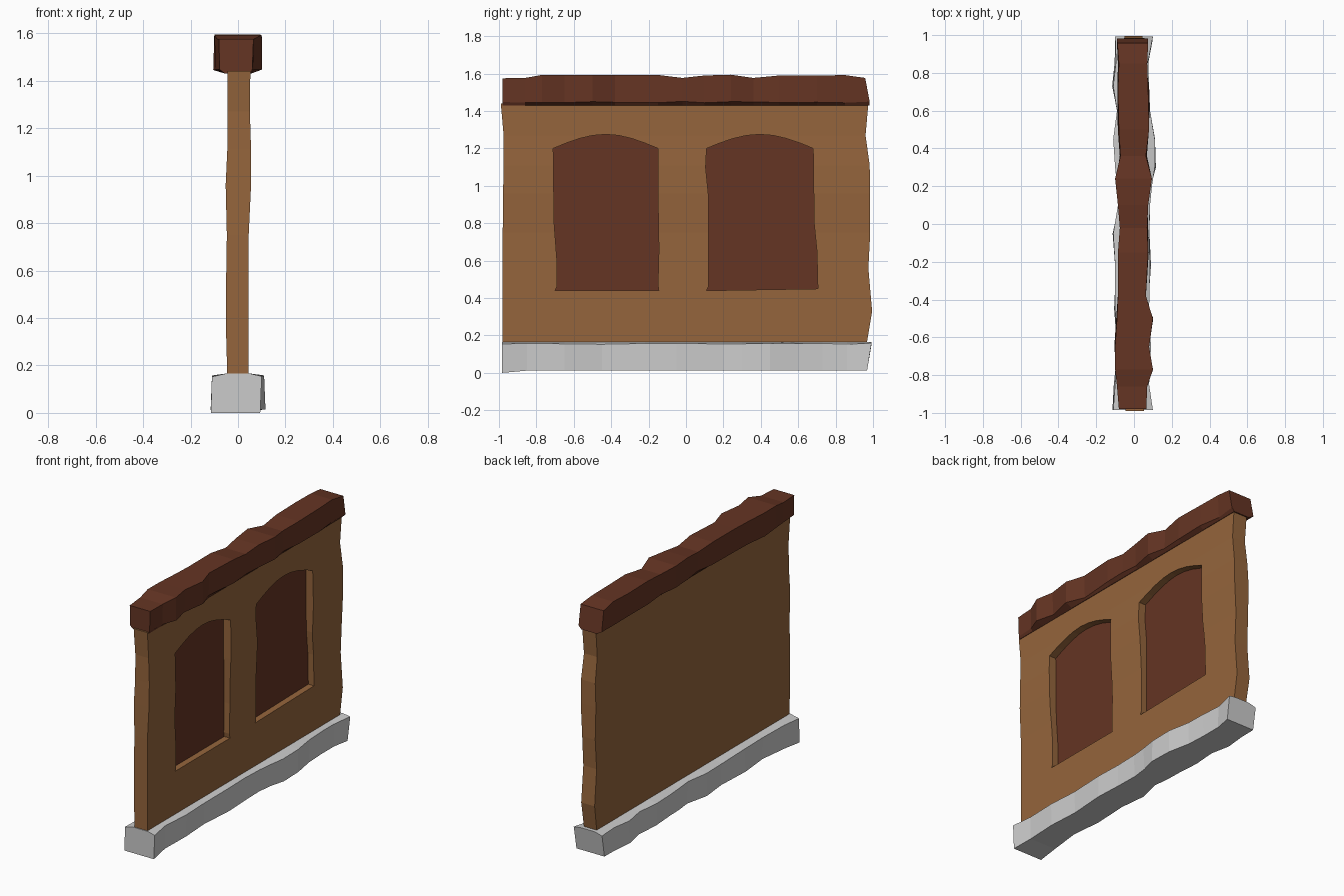
import bpy, bmesh, math, random

if "Cube" in bpy.data.objects:
    bpy.data.objects.remove(bpy.data.objects["Cube"])

random.seed(4)


def material(name, color):
    m = bpy.data.materials.new(name)
    m.diffuse_color = (*color, 1)
    m.use_nodes = True
    m.node_tree.nodes["Principled BSDF"].inputs["Base Color"].default_value = m.diffuse_color
    return m


def loft(name, sections, mat=None):
    """Bridge matching rings of points and cap both ends."""
    bm = bmesh.new()
    rings = [[bm.verts.new(p) for p in s] for s in sections]
    n = len(rings[0])
    for a, b in zip(rings, rings[1:]):
        for i in range(n):
            j = (i + 1) % n
            bm.faces.new((a[i], a[j], b[j], b[i]))
    bm.faces.new(rings[0])
    bm.faces.new(rings[-1])
    bmesh.ops.recalc_face_normals(bm, faces=bm.faces)
    me = bpy.data.meshes.new(name)
    bm.to_mesh(me)
    bm.free()
    ob = bpy.data.objects.new(name, me)
    bpy.context.collection.objects.link(ob)
    if mat:
        me.materials.append(mat)
    return ob


def jit(a):
    return random.uniform(-a, a)


wood = material("wood", (0.30, 0.13, 0.045))
dark_wood = material("dark_wood", (0.13, 0.035, 0.017))

# Stone footing: uneven sides, top rising slightly to meet the wall
base = [(-.985, -.11, .10, 0), (-.85, -.10, .08, .012), (-.65, -.09, .09, .014),
        (-.45, -.10, .08, .014), (-.22, -.10, .085, .014), (-.05, -.11, .08, .014),
        (.10, -.085, .085, .014), (.20, -.09, .095, .014), (.30, -.10, .11, .014),
        (.45, -.11, .11, .014), (.60, -.09, .085, .012), (.73, -.11, .08, .012),
        (.86, -.095, .075, .012), (.98, -.10, .10, .012)]
rings = []
for y, l, r, z in base:
    lean = .012 if y > .9 else 0
    rings.append([(l + jit(.008), y - lean, z), (r + jit(.008), y - lean, z),
                  (r, y + lean, .155 + jit(.004)), (.05, y + lean, .166),
                  (-.05, y + lean, .166), (l, y + lean, .155 + jit(.004))])
loft("stone_base", rings)

# Top beam: wavy outline, underside dipping to meet the wall
beam = [(-.98, -.08, .065, 1.575), (-.86, -.09, .07, 1.577), (-.77, -.10, .10, 1.593),
        (-.65, -.10, .08, 1.592), (-.50, -.09, .10, 1.592), (-.38, -.085, .063, 1.592),
        (-.15, -.085, .075, 1.593), (-.02, -.075, .07, 1.577), (.10, -.085, .075, 1.59),
        (.24, -.10, .095, 1.594), (.36, -.072, .063, 1.577), (.50, -.08, .08, 1.59),
        (.70, -.085, .075, 1.59), (.85, -.08, .07, 1.592), (.97, -.088, .075, 1.577)]
rings = []
for y, l, r, z in beam:
    lean = .012 if y > .9 else 0
    low = 1.448 + jit(.004)
    rings.append([(l, y - lean, z), (r, y - lean, z),
                  (r + jit(.008), y + lean, low), (.055, y + lean, 1.43),
                  (-.055, y + lean, 1.43), (l + jit(.008), y + lean, low)])
loft("top_beam", rings, dark_wood)

# Wall slab: wavy ends, stacked in height (z, back x, front x, near y, far y)
wall_rows = [(.15, -.045, .045, -.98, .965), (.33, -.05, .045, -.98, .995),
             (.56, -.05, .044, -.98, .975), (.75, -.047, .045, -.98, .985),
             (.96, -.052, .055, -.978, .985), (1.11, -.045, .055, -.975, .982),
             (1.27, -.044, .05, -.975, .96), (1.44, -.045, .052, -.99, .975)]
wall = loft("wall", [[(l, a, z), (r, a, z), (r, b, z), (l, b, z)]
                     for z, l, r, a, b in wall_rows], wood)

# Arched window recesses, each with a dark panel at the back
FLOOR = 0.0


def arched_profile(right, left):
    """right/left: jamb points (y, z) going up and going down."""
    y1, y0 = right[-1][0], left[0][0]
    arch = [(y1 + (y0 - y1) * k / 8, 1.2 + .075 * math.sin(math.pi * k / 8))
            for k in range(1, 8)]
    return right + arch + left


windows = {
    "left": arched_profile([(-.145, .44), (-.15, .47), (-.145, .66), (-.15, .95), (-.15, 1.2)],
                           [(-.71, 1.2), (-.705, .8), (-.69, .6), (-.69, .46), (-.70, .44)]),
    "right": arched_profile([(.705, .45), (.70, .65), (.685, .8), (.68, 1.2)],
                            [(.11, 1.2), (.105, 1.1), (.12, .95), (.12, .46), (.11, .44)]),
}
for side, prof in windows.items():
    def slab(name, x0, x1, mat):
        return loft(name, [[(x, y, z) for y, z in prof] for x in (x0, x1)], mat)
    cutter = slab("cutter_" + side, FLOOR, .2, wood)
    cutter.hide_render = True
    mod = wall.modifiers.new("recess", 'BOOLEAN')
    mod.operation = 'DIFFERENCE'
    mod.solver = 'EXACT'
    mod.object = cutter
    bpy.context.view_layer.objects.active = wall
    bpy.ops.object.modifier_apply(modifier=mod.name)
    bpy.data.objects.remove(cutter)
    slab("window_panel_" + side, FLOOR - .004, FLOOR + .004, dark_wood)
